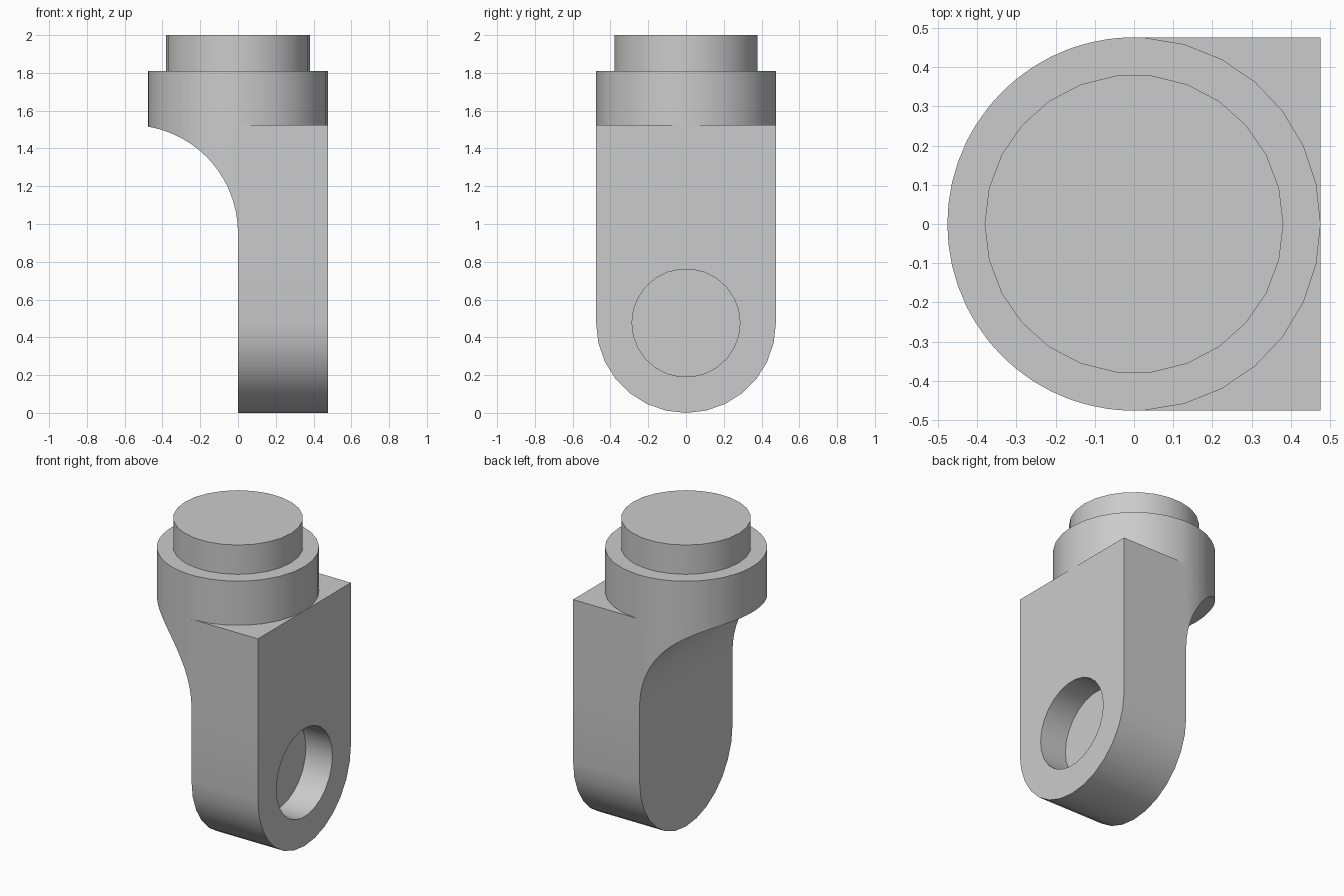
import bpy, bmesh
from math import sin, cos, acos, sqrt, radians, degrees

cube = bpy.data.objects.get("Cube")
if cube:
    bpy.data.objects.remove(cube)

R = 0.476           # radius of collar and half width of plate
SWEEP = 0.571       # radius of the concave underside
SPRING = 0.952      # height where the underside starts to curve
SHOULDER = 1.524    # height where the plate ends
COLLAR_TOP = 1.81

grey = bpy.data.materials.new("plain grey")
grey.use_nodes = True
colour = (0.6, 0.6, 0.6, 1)
grey.diffuse_color = colour
grey.node_tree.nodes["Principled BSDF"].inputs["Base Color"].default_value = colour


def arc(cx, cy, r, start, end, steps):
    """Points along an arc, angles in degrees."""
    angles = [radians(start + (end - start) * i / steps) for i in range(steps + 1)]
    return [(cx + r * cos(a), cy + r * sin(a)) for a in angles]


def circle(cx, cy, r, sides):
    return arc(cx, cy, r, 0, 360, sides)[:-1]


def bridge(bm, a, b):
    """Join two rings of vertices with quads."""
    for i in range(len(a)):
        bm.faces.new((a[i - 1], a[i], b[i], b[i - 1]))


def finish(bm, name):
    """Turn the bmesh into a grey, smooth-shaded object."""
    bmesh.ops.remove_doubles(bm, verts=bm.verts, dist=0.0001)
    bmesh.ops.recalc_face_normals(bm, faces=bm.faces)
    mesh = bpy.data.meshes.new(name)
    bm.to_mesh(mesh)
    bm.free()
    mesh.materials.append(grey)
    obj = bpy.data.objects.new(name, mesh)
    bpy.context.collection.objects.link(obj)
    bpy.ops.object.select_all(action="DESELECT")
    obj.select_set(True)
    bpy.context.view_layer.objects.active = obj
    bpy.ops.object.shade_smooth_by_angle(angle=radians(30))


def disc(name, outline, low, high):
    """Upright solid from a plan outline."""
    bm = bmesh.new()
    bottom, top = [[bm.verts.new((x, y, z)) for x, y in outline] for z in (low, high)]
    bridge(bm, bottom, top)
    bm.faces.new(bottom)
    bm.faces.new(top)
    finish(bm, name)


# Stations along the neck, placed on both the round plan and the swept underside
plan_steps = [x for x, y in arc(0, 0, R, 90, 180, 14)[1:]]
sweep_steps = [x for x, z in arc(-SWEEP, 0, SWEEP, 0, degrees(acos(1 - R / SWEEP)), 14)[1:-1]]
stations = [(x, sqrt(max(0, R * R - x * x)), SPRING + sqrt(SWEEP ** 2 - (SWEEP + x) ** 2))
            for x in sorted(plan_steps + sweep_steps, reverse=True)]

# Lug body: plate with a rounded lower end
bm = bmesh.new()


def section(x, outline):
    return [bm.verts.new((x, y, z)) for y, z in outline]


plate = arc(0, R, R, 180, 360, 14) + [(R, SPRING), (R, SHOULDER), (-R, SHOULDER), (-R, SPRING)]
front, back = section(R, plate), section(0, plate)
bridge(bm, front, back)
bm.faces.new(back[:-3] + back[-1:])

# Neck sweeping out from the plate to the far side of the collar
previous = back[-4:]
for x, y, z in stations:
    current = section(x, [(y, z), (y, SHOULDER), (-y, SHOULDER), (-y, z)])
    bridge(bm, previous, current)
    previous = current
bm.faces.new(previous)

# Blind round socket in the plate
hole = circle(0, R, 0.286, 26)
mouth, floor = section(R, hole), section(R - 0.19, hole)
bridge(bm, mouth, floor)
bm.faces.new(floor)
rim = [bm.edges.get((ring[i - 1], ring[i])) for ring in (front, mouth) for i in range(len(ring))]
bmesh.ops.triangle_fill(bm, edges=rim, use_beauty=True, normal=(1, 0, 0))
finish(bm, "lug_body")

# Collar follows the neck on its round side; spigot sits on top
near_half = [p for p in arc(0, 0, R, -360 * 7 / 29, 360 * 7 / 29, 14)]
far_half = [(0, R)] + [(x, y) for x, y, z in stations]
collar = near_half + far_half + [(x, -y) for x, y in far_half[-2::-1]]
disc("collar", collar, SHOULDER, COLLAR_TOP)
disc("spigot", circle(0, 0, 0.381, 26), COLLAR_TOP, 2)
